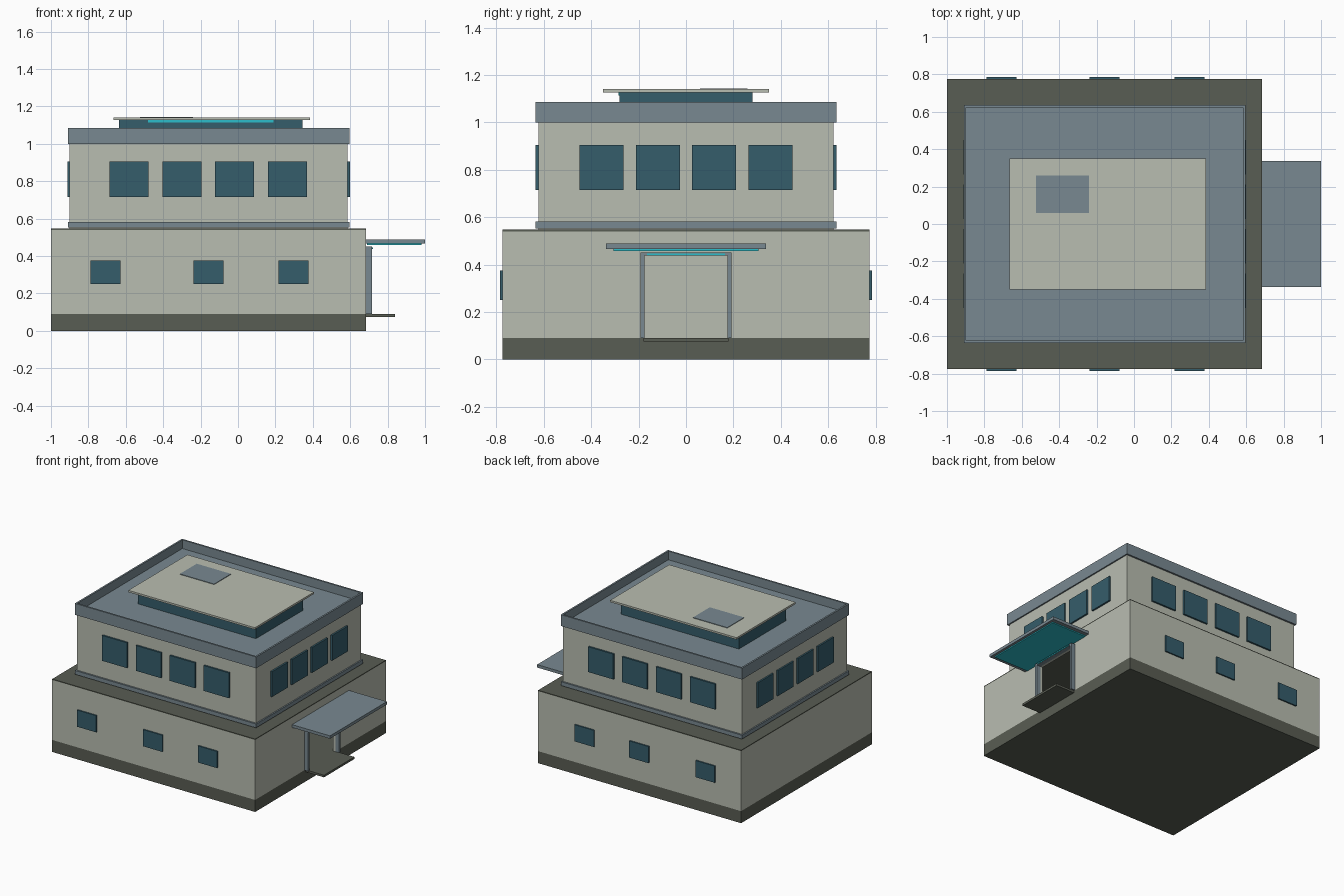
import bpy
import bmesh

cube = bpy.data.objects.get("Cube")
if cube:
    bpy.data.objects.remove(cube, do_unlink=True)


def material(name, hex_colour):
    srgb = [int(hex_colour[i:i + 2], 16) / 255 for i in (0, 2, 4)]
    lin = [c / 12.92 if c < 0.04 else ((c + 0.055) / 1.055) ** 2.4 for c in srgb]
    mat = bpy.data.materials.new(name)
    mat.use_nodes = True
    mat.diffuse_color = (*lin, 1)
    mat.node_tree.nodes["Principled BSDF"].inputs["Base Color"].default_value = (*lin, 1)
    return mat


PLASTER = material("pale plaster", "B9BDB1")
STONE = material("dark olive stone", "595D53")
TRIM = material("blue grey trim", "79899 1".replace(" ", ""))
GLASS = material("deep teal glass", "355D6B")
LIGHT = material("cyan light", "2CBECB")


def boxes(name, mat, *extents):
    """One object made of boxes, each given as x, y and z ranges."""
    bm = bmesh.new()
    for xs, ys, zs in extents:
        made = bmesh.ops.create_cube(bm, size=1)
        for v in made["verts"]:
            for axis, (lo, hi) in enumerate((xs, ys, zs)):
                v.co[axis] = lo if v.co[axis] < 0 else hi
    mesh = bpy.data.meshes.new(name)
    bm.to_mesh(mesh)
    bm.free()
    mesh.materials.append(mat)
    obj = bpy.data.objects.new(name, mesh)
    bpy.context.collection.objects.link(obj)
    return obj


def ring(xs, ys, zs, t):
    """Four boxes forming a rectangular ring of thickness t."""
    (x0, x1), (y0, y1) = xs, ys
    inner = (y0 + t, y1 - t)
    return [(xs, (y0, y0 + t), zs), (xs, (y1 - t, y1), zs),
            ((x0, x0 + t), inner, zs), ((x1 - t, x1), inner, zs)]


def both(half):
    return (-half, half)


# Lower storey: plinth, hollow walls with an open doorway, terrace deck
LX, LY, T = (-1, 0.685), 0.775, 0.02
WALL_Z, DOOR_TOP, DOOR_HALF = (0.09, 0.54), 0.437, 0.175
boxes("plinth", STONE, (LX, both(LY), (0, 0.09)))
side_x = (LX[1] - T, LX[1])
boxes("lower_walls", PLASTER,
      *ring(LX, both(LY), WALL_Z, T)[:3],
      (side_x, (-LY + T, -DOOR_HALF), WALL_Z),
      (side_x, (DOOR_HALF, LY - T), WALL_Z),
      (side_x, both(DOOR_HALF), (DOOR_TOP, WALL_Z[1])))
boxes("terrace_deck", STONE, (LX, both(LY), (0.54, 0.547)))

# Upper storey with base band, parapet and recessed roof
UX, UY = (-0.9, 0.585), 0.622
BX, BY = (-0.91, 0.595), 0.635
boxes("upper_walls", PLASTER, (UX, both(UY), (0.547, 1.0)))
boxes("base_band", TRIM, (BX, both(BY), (0.553, 0.582)))
boxes("parapet", TRIM, *ring(BX, both(BY), (1.0, 1.085), 0.013))
boxes("roof_floor", TRIM, ((BX[0] + 0.013, BX[1] - 0.013), both(BY - 0.013), (1.0, 1.02)))

# Windows on the lower front and back
boxes("lower_windows", GLASS, *[
    ((x - 0.08, x + 0.08), tuple(sorted((s * LY, s * (LY + 0.01)))), (0.25, 0.375))
    for x in (-0.708, -0.158, 0.296) for s in (-1, 1)])

# Windows all around the upper storey
UPPER_Z = (0.715, 0.905)
boxes("upper_front_back_windows", GLASS, *[
    ((x - 0.104, x + 0.104), tuple(sorted((s * UY, s * (UY + 0.013)))), UPPER_Z)
    for x in (-0.582, -0.3, -0.018, 0.264) for s in (-1, 1)])
boxes("upper_side_windows", GLASS, *[
    (xs, (y - 0.093, y + 0.093), UPPER_Z)
    for y in (-0.357, -0.119, 0.119, 0.357)
    for xs in ((-0.912, UX[0]), (UX[1], 0.598))])

# Roof lantern with overhanging slab, light strip and hatch
boxes("roof_lantern", GLASS, ((-0.635, 0.345), both(0.28), (1.02, 1.126)))
boxes("lantern_slab", PLASTER, ((-0.665, 0.385), both(0.35), (1.126, 1.14)))
boxes("lantern_light", LIGHT, ((-0.48, 0.19), (-0.284, -0.28), (1.114, 1.126)))
boxes("roof_hatch", TRIM, ((-0.525, -0.24), (0.06, 0.26), (1.14, 1.144)))

# Entrance: door frame, step, canopy and lights
FX = (0.685, 0.717)
boxes("door_frame", TRIM,
      (FX, (-0.192, -DOOR_HALF), (0.09, 0.45)),
      (FX, (DOOR_HALF, 0.192), (0.09, 0.45)),
      (FX, both(DOOR_HALF), (DOOR_TOP, 0.45)))
boxes("door_light", LIGHT, ((0.717, 0.721), both(0.165), (0.438, 0.446)))
boxes("entrance_step", STONE, ((0.685, 0.84), both(0.18), (0.074, 0.09)))
boxes("canopy", TRIM, ((0.685, 1.0), both(0.337), (0.466, 0.488)))
boxes("canopy_light", LIGHT, ((0.69, 0.98), both(0.307), (0.458, 0.466)))
